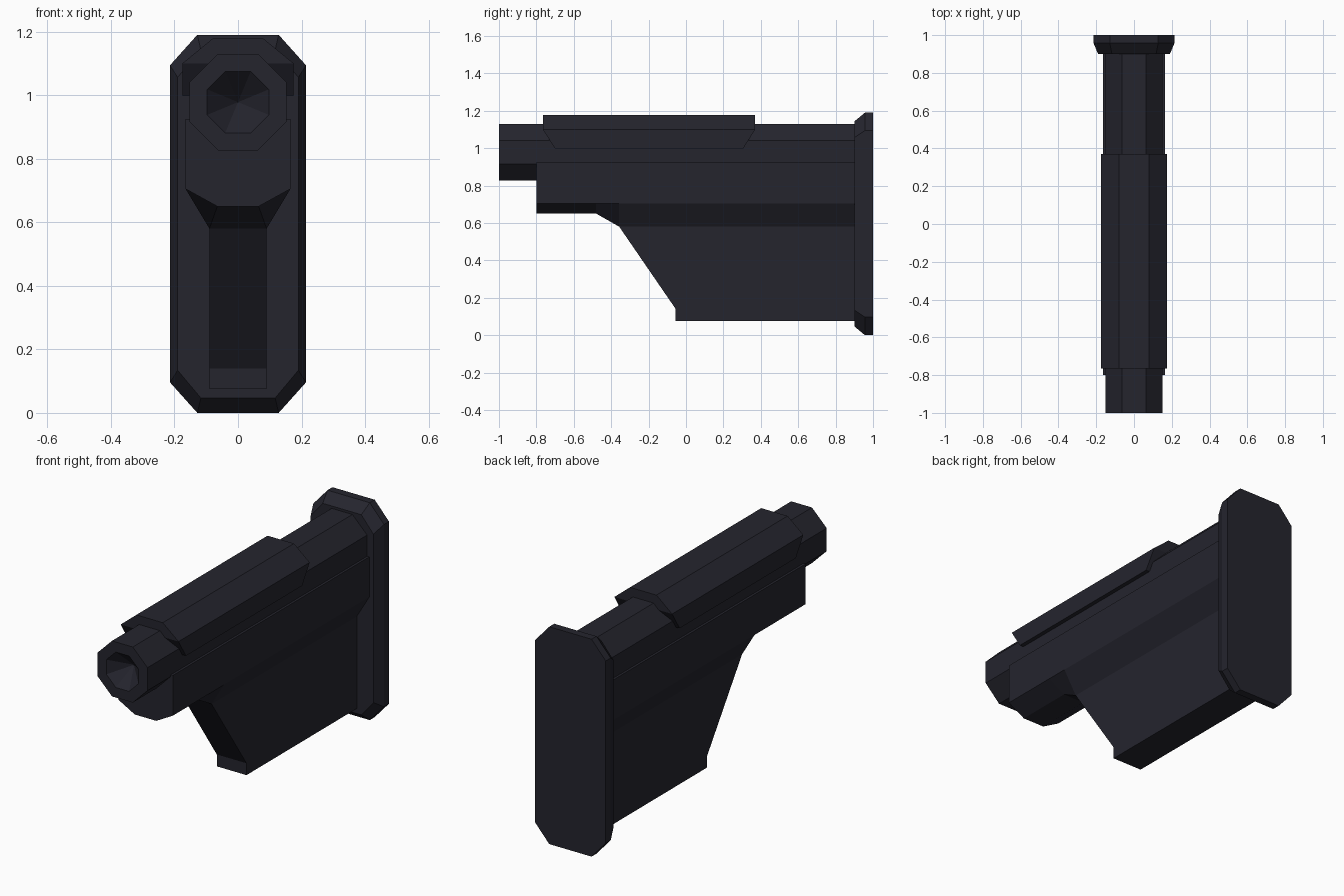
import bpy, bmesh, math

if "Cube" in bpy.data.objects:
    bpy.data.objects.remove(bpy.data.objects["Cube"])

mat = bpy.data.materials.new("dark slate")
mat.diffuse_color = (0.018, 0.018, 0.027, 1)
mat.use_nodes = True
mat.node_tree.nodes["Principled BSDF"].inputs["Base Color"].default_value = mat.diffuse_color


def loft(name, sections):
    """Skin mirrored half-profiles (x, z listed top to bottom) along y."""
    bm = bmesh.new()
    rings = []
    for y, half in sections:
        pts = list(half) + [(-x, z) for x, z in reversed(half)]
        rings.append([bm.verts.new((x, y, z)) for x, z in pts])
    n = len(rings[0])
    for a, b in zip(rings, rings[1:]):
        for i in range(n):
            j = (i + 1) % n
            bm.faces.new((a[i], a[j], b[j], b[i]))
    bm.faces.new(rings[0])
    bm.faces.new(rings[-1])
    bmesh.ops.remove_doubles(bm, verts=bm.verts, dist=1e-4)
    bmesh.ops.dissolve_degenerate(bm, edges=bm.edges, dist=1e-4)
    bmesh.ops.recalc_face_normals(bm, faces=bm.faces)
    me = bpy.data.meshes.new(name)
    bm.to_mesh(me)
    bm.free()
    me.materials.append(mat)
    ob = bpy.data.objects.new(name, me)
    bpy.context.collection.objects.link(ob)
    return ob


# octagonal tube with a conical socket in its front end
def octagon(r, zc=0.978):
    t = r * math.tan(math.pi / 8)
    return [(t, zc + r), (r, zc + t), (r, zc - t), (t, zc - r)]


loft("tube", [(0.92, octagon(0.152)), (-1.0, octagon(0.152)),
              (-1.0, octagon(0.097)), (-0.9, [(0, 0.978)] * 4)])


# main body with the narrow lower web
def body(mid, low):
    return [(0.165, 0.925), (0.165, 0.705), mid, low]


belly, neck = (0.065, 0.65), (0.09, 0.58)
loft("stock_body", [(-0.80, body(belly, belly)),
                    (-0.48, body(belly, belly)),
                    (-0.357, body(neck, neck)),
                    (-0.055, body(neck, (0.09, 0.14))),
                    (-0.055, body(neck, (0.09, 0.075))),
                    (0.92, body(neck, (0.09, 0.075)))])


# cheek rest over the tube, with ends slanting inwards below
def rest(low):
    return [(0.08, 1.178), (0.175, 1.10), (0.175, low)]


loft("cheek_rest", [(-0.765, rest(1.10)), (-0.70, rest(0.997)),
                    (0.305, rest(0.997)), (0.37, rest(1.10))])


# butt plate with chamfered corners and bevelled front rim
def plate(w, z0, z1, cx, cz):
    return [(w - cx, z1), (w, z1 - cz), (w, z0 + cz), (w - cx, z0)]


loft("butt_plate", [(0.90, plate(0.19, 0.047, 1.143, 0.073, 0.087)),
                    (0.957, plate(0.214, 0.0, 1.19, 0.086, 0.096)),
                    (1.0, plate(0.214, 0.0, 1.19, 0.086, 0.096))])
